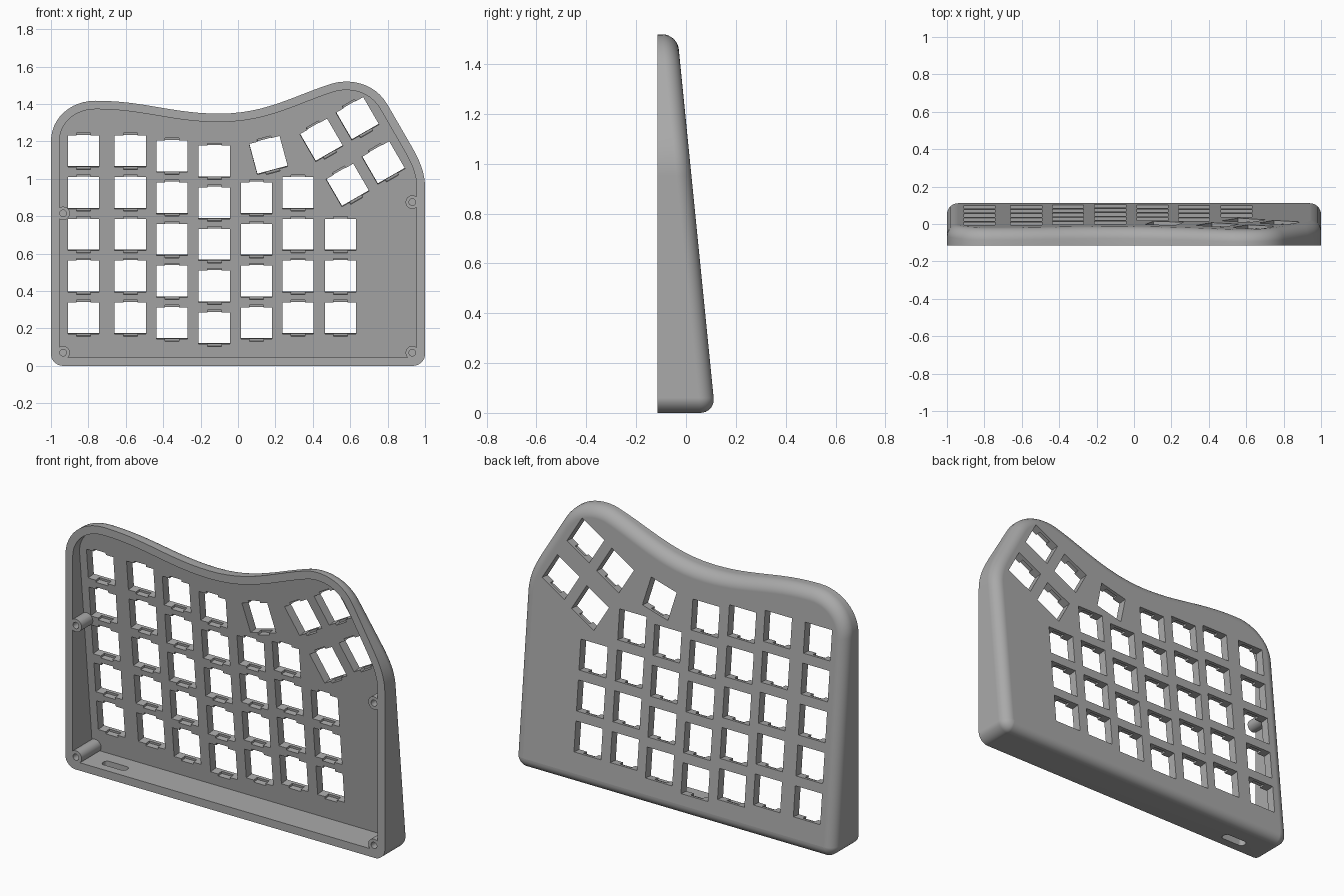
import bpy, bmesh, math
from mathutils import Matrix, Vector
from mathutils.geometry import interpolate_bezier

if "Cube" in bpy.data.objects:
    bpy.data.objects.remove(bpy.data.objects["Cube"])

FRONT, WALL, PLATE, ROUND = -0.115, 0.045, 0.05, 0.06
TILT = math.atan(0.1)


def back(z):
    """Depth of the sloping back face at height z."""
    return 0.117 - 0.1 * z


grey = bpy.data.materials.new("mid grey plastic")
grey.use_nodes = True
colour = (0.4, 0.4, 0.4, 1)
grey.diffuse_color = colour
grey.node_tree.nodes["Principled BSDF"].inputs["Base Color"].default_value = colour


def make_object(name, bm):
    bmesh.ops.recalc_face_normals(bm, faces=bm.faces)
    mesh = bpy.data.meshes.new(name)
    bm.to_mesh(mesh)
    bm.free()
    mesh.materials.append(grey)
    obj = bpy.data.objects.new(name, mesh)
    bpy.context.collection.objects.link(obj)
    return obj


def add_box(bm, matrix, size, offset=(0, 0, 0)):
    scale = Matrix.Diagonal((*size, 1))
    return bmesh.ops.create_cube(bm, size=1, matrix=matrix @ Matrix.Translation(offset) @ scale)["verts"]


def add_rod(bm, x, z, radius, y0, y1):
    place = Matrix.Translation((x, (y0 + y1) / 2, z)) @ Matrix.Rotation(math.pi / 2, 4, "X")
    bmesh.ops.create_cone(bm, cap_ends=True, segments=24, radius1=radius, radius2=radius,
                          depth=y1 - y0, matrix=place)


def combine(target, tool, operation):
    mod = target.modifiers.new(operation, "BOOLEAN")
    mod.operation, mod.solver, mod.object = operation, "EXACT", tool
    bpy.context.view_layer.objects.active = target
    bpy.ops.object.modifier_apply(modifier=mod.name)
    bpy.data.objects.remove(tool)


# Case outline: start, two handles, end of each curve, clockwise from the left side
curves = [
    ((-1, 1.2), (-1, 1.32), (-0.9, 1.417), (-0.76, 1.417)),
    ((-0.76, 1.417), (-0.5, 1.417), (-0.35, 1.348), (-0.1, 1.348)),
    ((-0.1, 1.348), (0.15, 1.348), (0.3, 1.445), (0.5, 1.508)),
    ((0.5, 1.508), (0.58, 1.533), (0.725, 1.525), (0.8, 1.395)),
    ((0.93, 1.17), (0.975, 1.09), (1, 1.03), (1, 0.95)),
    ((1, 0.06), (1, 0.027), (0.967, 0), (0.94, 0)),
    ((-0.94, 0), (-0.967, 0), (-1, 0.027), (-1, 0.06)),
]
outline = []
for curve in curves:
    for p in interpolate_bezier(*[Vector(c) for c in curve], 13):
        if not outline or (p - outline[-1]).length > 1e-4:
            outline.append(p.to_2d())


def inset(distance):
    result = []
    for i, p in enumerate(outline):
        before = (p - outline[i - 1]).normalized()
        after = (outline[(i + 1) % len(outline)] - p).normalized()
        t = (before + after).normalized()
        result.append(p + Vector((t.y, -t.x)) * distance)
    return result


# Hollow case: floor of the cavity, rim, outer wall, rounded edge and sloping back
bm = bmesh.new()
loops = []


def add_loop(distance, depth):
    loops.append([bm.verts.new((p.x, depth(p.y), p.y)) for p in inset(distance)])


add_loop(WALL, lambda z: back(z) - PLATE)
add_loop(WALL, lambda z: FRONT)
add_loop(0, lambda z: FRONT)
for step in range(9):
    a = step / 8 * math.pi / 2
    add_loop(ROUND * (1 - math.cos(a)), lambda z: back(z) - ROUND * (1 - math.sin(a)))
for a, b in zip(loops, loops[1:]):
    for i in range(len(a)):
        j = (i + 1) % len(a)
        bm.faces.new((a[i], a[j], b[j], b[i]))
bm.faces.new(loops[0])
bm.faces.new(loops[-1])
case = make_object("keyboard_case", bm)

# Key columns: x, bottom key height, number of keys
PITCH = 0.223
columns = [(-0.826, 0.257, 5), (-0.575, 0.257, 5), (-0.353, 0.23, 5), (-0.126, 0.203, 5),
           (0.099, 0.23, 4), (0.321, 0.257, 4), (0.548, 0.257, 3)]
keys = [(x, z + PITCH * row, 0) for x, z, count in columns for row in range(count)]
# Thumb keys: x, height, roll in degrees
keys += [(0.163, 1.128, 15), (0.446, 1.209, 30), (0.639, 1.324, 30),
         (0.778, 1.088, 30), (0.586, 0.968, 30)]

# Key holes, then the clip notches on the inner side of the plate
holes, notches = bmesh.new(), bmesh.new()
for x, z, roll in keys:
    place = (Matrix.Translation((x, back(z) - PLATE / 2, z)) @ Matrix.Rotation(TILT, 4, "X")
             @ Matrix.Rotation(-math.radians(roll), 4, "Y"))
    add_box(holes, place, (0.168, 0.12, 0.17))
    add_box(notches, place, (0.075, 0.057, 0.195), (0, -0.0215, 0))
combine(case, make_object("key_hole_cutter", holes), "DIFFERENCE")
combine(case, make_object("notch_cutter", notches), "DIFFERENCE")

# Screw posts with blind holes
posts, drills = bmesh.new(), bmesh.new()
for x, z in [(-0.935, 0.815), (0.932, 0.875), (-0.935, 0.07), (0.932, 0.07)]:
    add_rod(posts, x, z, 0.036, FRONT, back(z) - 0.035)
    add_rod(drills, x, z, 0.018, FRONT - 0.05, FRONT + 0.07)
combine(case, make_object("screw_posts", posts), "UNION")
combine(case, make_object("screw_drill", drills), "DIFFERENCE")

# Cable slot through the bottom wall
slot = bmesh.new()
add_box(slot, Matrix.Translation((-0.74, -0.04, 0.02)), (0.15, 0.05, 0.12))
upright = [e for e in slot.edges if abs(e.verts[0].co.z - e.verts[1].co.z) > 0.1]
bmesh.ops.bevel(slot, geom=upright, offset=0.02, segments=3, profile=0.5, affect="EDGES")
combine(case, make_object("cable_slot_cutter", slot), "DIFFERENCE")

# Smooth rounded edges, flat faces kept flat
bpy.ops.object.select_all(action="DESELECT")
case.select_set(True)
bpy.context.view_layer.objects.active = case
bpy.ops.object.shade_smooth_by_angle(angle=math.radians(30))
weighted = case.modifiers.new("even shading", "WEIGHTED_NORMAL")
weighted.keep_sharp = True
